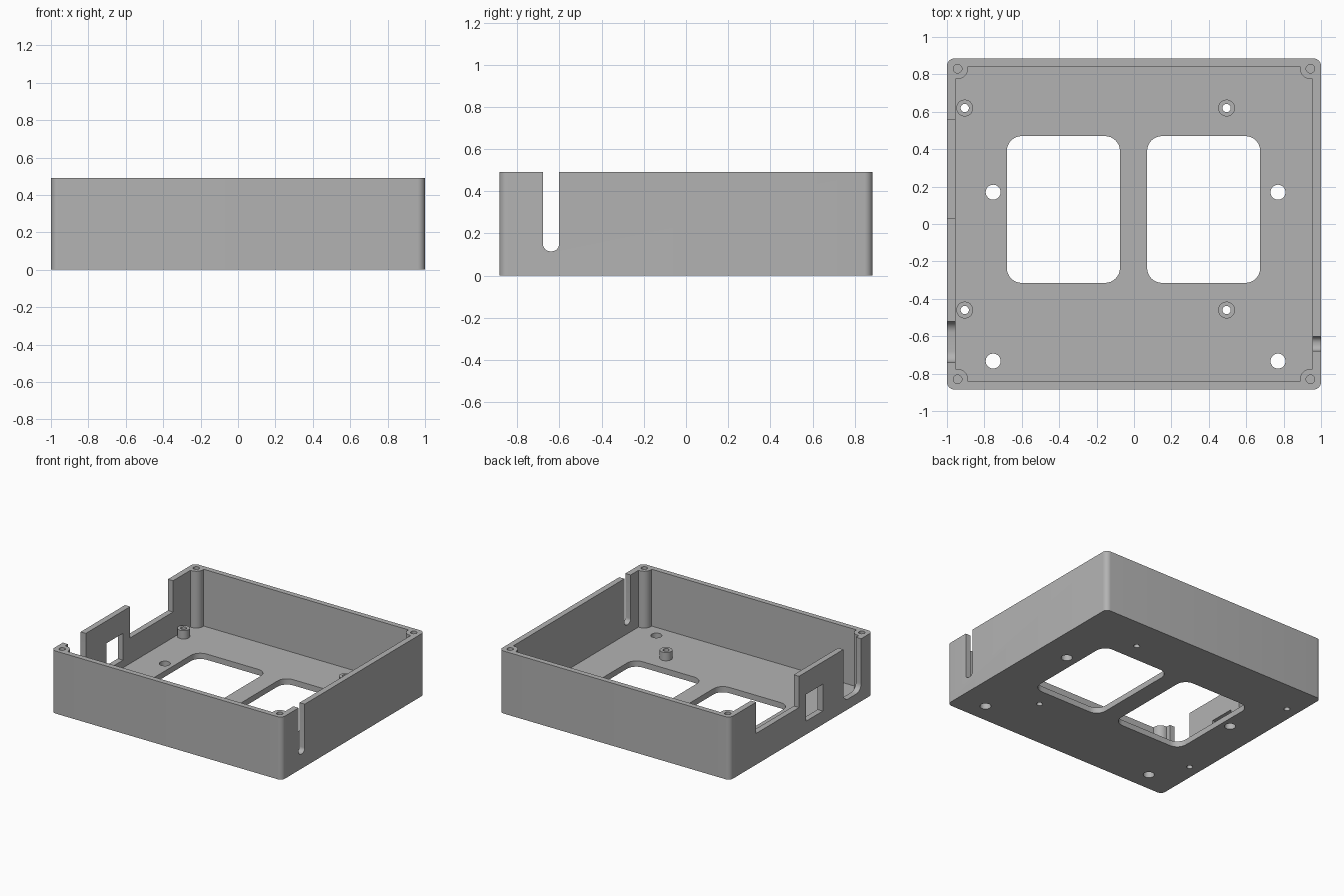
import bpy, bmesh
from math import cos, sin, pi

cube = bpy.data.objects.get("Cube")
if cube:
    bpy.data.objects.remove(cube)

grey = bpy.data.materials.new("plain grey")
grey.use_nodes = True
colour = (0.45, 0.45, 0.45, 1)
grey.diffuse_color = colour
grey.node_tree.nodes["Principled BSDF"].inputs["Base Color"].default_value = colour

HEIGHT, FLOOR = 0.49, 0.045
HALF_X, HALF_Y = 1.0, 0.885
INNER_X, INNER_Y = 0.955, 0.843
SCREW_X, SCREW_Y, BOSS_R = 0.943, 0.83, 0.055


def arc(cx, cy, r, start, end, steps):
    angles = [start + (end - start) * i / steps for i in range(steps + 1)]
    return [(cx + r * cos(a), cy + r * sin(a)) for a in angles]


def rectangle(u0, u1, v0, v1, r=0):
    """Outline of a rectangle, with rounded corners if r is given."""
    if r == 0:
        return [(u0, v0), (u1, v0), (u1, v1), (u0, v1)]
    centres = [(u1 - r, v1 - r), (u0 + r, v1 - r), (u0 + r, v0 + r), (u1 - r, v0 + r)]
    points = []
    for i, (cu, cv) in enumerate(centres):
        points += arc(cu, cv, r, i * pi / 2, (i + 1) * pi / 2, 8)
    return points


def circle(cx, cy, r):
    return arc(cx, cy, r, 0, 2 * pi, 32)[:-1]


def prism(name, outline, low, high, axis="z"):
    """Extrude an outline in xy along z, or an outline in yz along x."""
    bm = bmesh.new()
    place = (lambda u, v, t: (u, v, t)) if axis == "z" else (lambda u, v, t: (t, u, v))
    base = [bm.verts.new(place(u, v, low)) for u, v in outline]
    top = [bm.verts.new(place(u, v, high)) for u, v in outline]
    bm.faces.new(base)
    bm.faces.new(top)
    for i in range(len(base)):
        j = (i + 1) % len(base)
        bm.faces.new((base[i], base[j], top[j], top[i]))
    bmesh.ops.recalc_face_normals(bm, faces=bm.faces)
    mesh = bpy.data.meshes.new(name)
    bm.to_mesh(mesh)
    bm.free()
    mesh.materials.append(grey)
    obj = bpy.data.objects.new(name, mesh)
    bpy.context.collection.objects.link(obj)
    return obj


def cut(target, outline, low, high, axis="z"):
    """Subtract a prism from the target and discard the cutter."""
    cutter = prism("cutter", outline, low, high, axis)
    cutter.hide_render = True
    mod = target.modifiers.new("cut", "BOOLEAN")
    mod.operation, mod.solver, mod.object = "DIFFERENCE", "EXACT", cutter
    bpy.context.view_layer.update()
    graph = bpy.context.evaluated_depsgraph_get()
    mesh = bpy.data.meshes.new_from_object(target.evaluated_get(graph))
    target.modifiers.clear()
    target.data = mesh
    bpy.data.objects.remove(cutter)


def smooth(obj):
    bpy.ops.object.select_all(action="DESELECT")
    obj.select_set(True)
    bpy.context.view_layer.objects.active = obj
    bpy.ops.object.shade_smooth_by_angle(angle=pi / 6)


# Outer case
case = prism("case", rectangle(-HALF_X, HALF_X, -HALF_Y, HALF_Y, 0.04), 0, HEIGHT)

# Cavity outline leaves a rounded screw boss in every corner
corner = [(INNER_X, SCREW_Y - BOSS_R)]
corner += arc(SCREW_X, SCREW_Y, BOSS_R, 1.5 * pi, pi, 10)
corner += [(SCREW_X - BOSS_R, INNER_Y)]
cavity = []
for sx, sy in ((1, 1), (-1, 1), (-1, -1), (1, -1)):
    points = corner if sx * sy > 0 else corner[::-1]
    cavity += [(sx * x, sy * y) for x, y in points]
cut(case, cavity, FLOOR, HEIGHT + 0.1)

# Blind screw holes in the corner bosses
for sx in (-1, 1):
    for sy in (-1, 1):
        cut(case, circle(sx * SCREW_X, sy * SCREW_Y, 0.023), 0.15, HEIGHT + 0.1)

# Two large windows in the floor
for x0, x1 in ((-0.68, -0.075), (0.07, 0.675)):
    cut(case, rectangle(x0, x1, -0.315, 0.47, 0.08), -0.1, 0.1)

# Mounting holes in the floor
for x in (-0.753, 0.77):
    for y in (0.17, -0.733):
        cut(case, circle(x, y, 0.04), -0.1, 0.1)

# Openings in the right wall: wide notch, square port, rounded cable slot
for outline in (rectangle(0.03, 0.56, 0.245, 0.7),
                rectangle(-0.265, -0.06, 0.105, 0.315),
                rectangle(-0.74, -0.52, 0.08, 0.7, 0.06)):
    cut(case, outline, -1.1, -0.95, "x")

# Narrow cable slot in the left wall
cut(case, rectangle(-0.678, -0.602, 0.115, 0.7, 0.034), 0.94, 1.1, "x")

# Hollow standoffs, with their holes running through the floor
for x in (-0.905, 0.495):
    for y in (0.62, -0.46):
        hole = circle(x, y, 0.022)
        cut(case, hole, -0.1, 0.1)
        standoff = prism("standoff", circle(x, y, 0.045), FLOOR, FLOOR + 0.065)
        cut(standoff, hole, -0.1, 0.3)
        smooth(standoff)

smooth(case)
